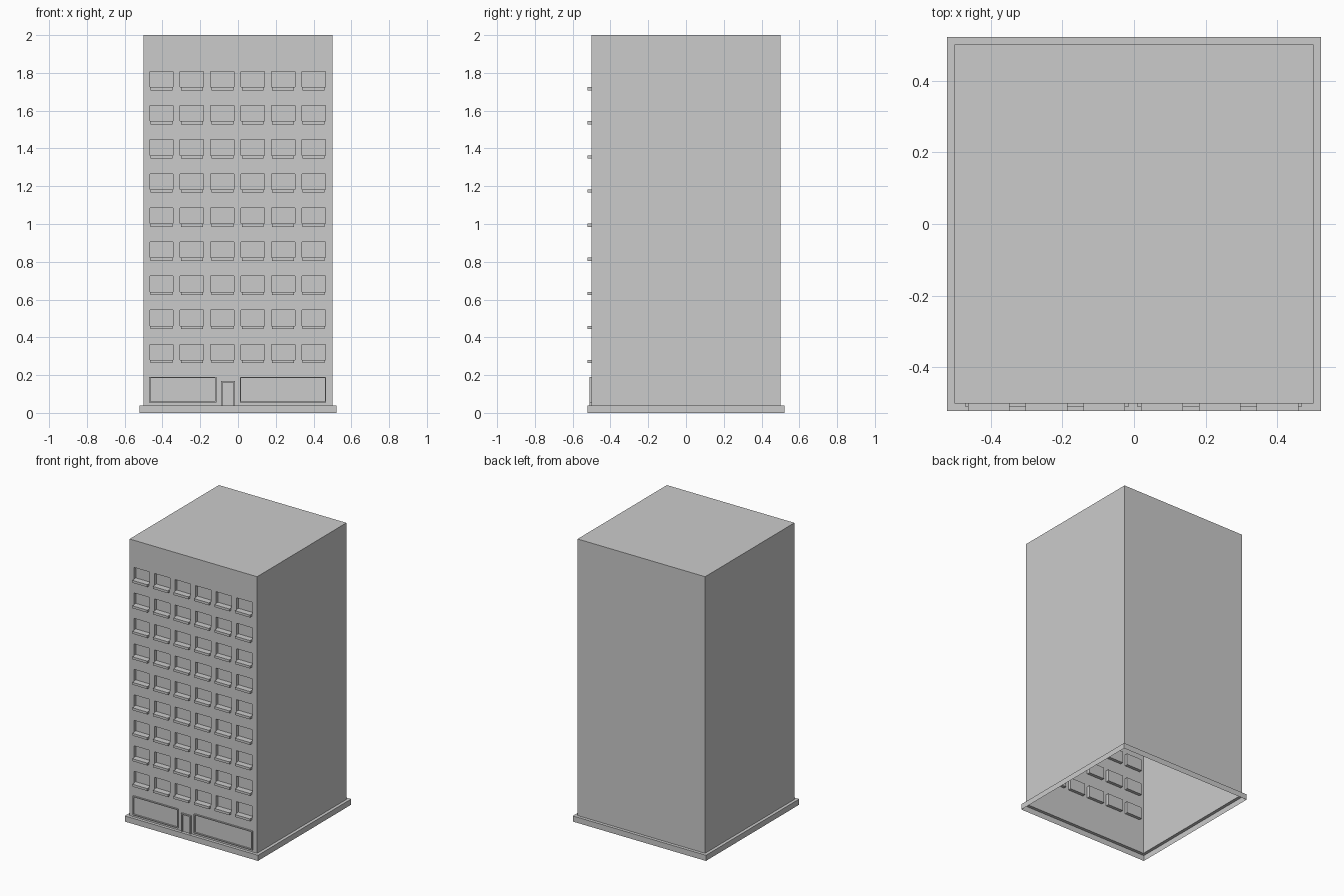
import bpy, bmesh
from mathutils import Vector

if "Cube" in bpy.data.objects:
    bpy.data.objects.remove(bpy.data.objects["Cube"])

mat = bpy.data.materials.new("concrete_grey")
mat.diffuse_color = (0.6, 0.6, 0.6, 1)
mat.use_nodes = True
mat.node_tree.nodes["Principled BSDF"].inputs["Base Color"].default_value = mat.diffuse_color


def finish(name, bm):
    bmesh.ops.remove_doubles(bm, verts=bm.verts, dist=1e-5)
    me = bpy.data.meshes.new(name)
    bm.to_mesh(me)
    bm.free()
    me.materials.append(mat)
    ob = bpy.data.objects.new(name, me)
    bpy.context.collection.objects.link(ob)


def quad(bm, pts, facing):
    """Add a quad whose normal points along 'facing'."""
    f = bm.faces.new([bm.verts.new(p) for p in pts])
    f.normal_update()
    if f.normal.dot(Vector(facing)) < 0:
        f.normal_flip()


def box(bm, x0, x1, y0, y1, z0, z1):
    """Box fixed to the front wall, open at the back."""
    quad(bm, [(x0, y0, z0), (x1, y0, z0), (x1, y0, z1), (x0, y0, z1)], (0, -1, 0))
    for z, d in ((z0, -1), (z1, 1)):
        quad(bm, [(x0, y0, z), (x1, y0, z), (x1, y1, z), (x0, y1, z)], (0, 0, d))
    for x, d in ((x0, -1), (x1, 1)):
        quad(bm, [(x, y0, z0), (x, y1, z0), (x, y1, z1), (x, y0, z1)], (d, 0, 0))


W, P, ZP, H = 0.5, 0.522, 0.04, 2.0
WALL, RECESS = -W, 0.022
cols = [-0.405 + 0.161 * i for i in range(6)]
rows = [0.28 + 0.1806 * j for j in range(9)]
WW, WH = 0.062, 0.083

# Tower: hollow shell, front wall divided into a grid with recessed windows
bm = bmesh.new()
xs = sorted([-W, W] + [c + s * WW for c in cols for s in (-1, 1)])
zs = sorted([ZP, H] + [r + s for r in rows for s in (0, WH)])
for i, (x0, x1) in enumerate(zip(xs, xs[1:])):
    for j, (z0, z1) in enumerate(zip(zs, zs[1:])):
        window = i % 2 == 1 and j % 2 == 1
        y = WALL + RECESS if window else WALL
        quad(bm, [(x0, y, z0), (x1, y, z0), (x1, y, z1), (x0, y, z1)], (0, -1, 0))
        if window:
            for x, d in ((x0, 1), (x1, -1)):
                quad(bm, [(x, WALL, z0), (x, y, z0), (x, y, z1), (x, WALL, z1)], (d, 0, 0))
            for z, d in ((z0, 1), (z1, -1)):
                quad(bm, [(x0, WALL, z), (x1, WALL, z), (x1, y, z), (x0, y, z)], (0, 0, d))
quad(bm, [(-W, W, ZP), (W, W, ZP), (W, W, H), (-W, W, H)], (0, 1, 0))
for s in (-1, 1):
    quad(bm, [(s * W, -W, ZP), (s * W, W, ZP), (s * W, W, H), (s * W, -W, H)], (s, 0, 0))
quad(bm, [(-W, -W, H), (W, -W, H), (W, W, H), (-W, W, H)], (0, 0, 1))
finish("tower_walls", bm)

# Plinth: outer band and ledge, open underneath
bm = bmesh.new()
sq = [(-1, -1), (1, -1), (1, 1), (-1, 1)]
for (a, b), (c, d) in zip(sq, sq[1:] + sq[:1]):
    quad(bm, [(a * P, b * P, 0), (c * P, d * P, 0), (c * P, d * P, ZP), (a * P, b * P, ZP)],
         (a + c, b + d, 0))
    quad(bm, [(a * P, b * P, ZP), (c * P, d * P, ZP), (c * W, d * W, ZP), (a * W, b * W, ZP)],
         (0, 0, 1))
finish("plinth", bm)

# Window sills
bm = bmesh.new()
for c in cols:
    for r in rows:
        box(bm, c - 0.058, c + 0.058, -0.521, WALL, r - 0.017, r)
finish("window_sills", bm)


def frame(name, x0, x1, z0, z1, t, bottom=True):
    """Thin raised frame around an opening."""
    bm = bmesh.new()
    y = -0.51
    low = z0 + t if bottom else z0
    box(bm, x0, x1, y, WALL, z1 - t, z1)
    box(bm, x0, x0 + t, y, WALL, low, z1 - t)
    box(bm, x1 - t, x1, y, WALL, low, z1 - t)
    if bottom:
        box(bm, x0, x1, y, WALL, z0, z0 + t)
    finish(name, bm)


# Ground floor shop windows and entrance
frame("left_shop_window_frame", -0.47, -0.115, 0.055, 0.19, 0.006)
frame("right_shop_window_frame", 0.01, 0.467, 0.055, 0.19, 0.006)
frame("door_frame", -0.09, -0.016, ZP, 0.17, 0.008, bottom=False)
